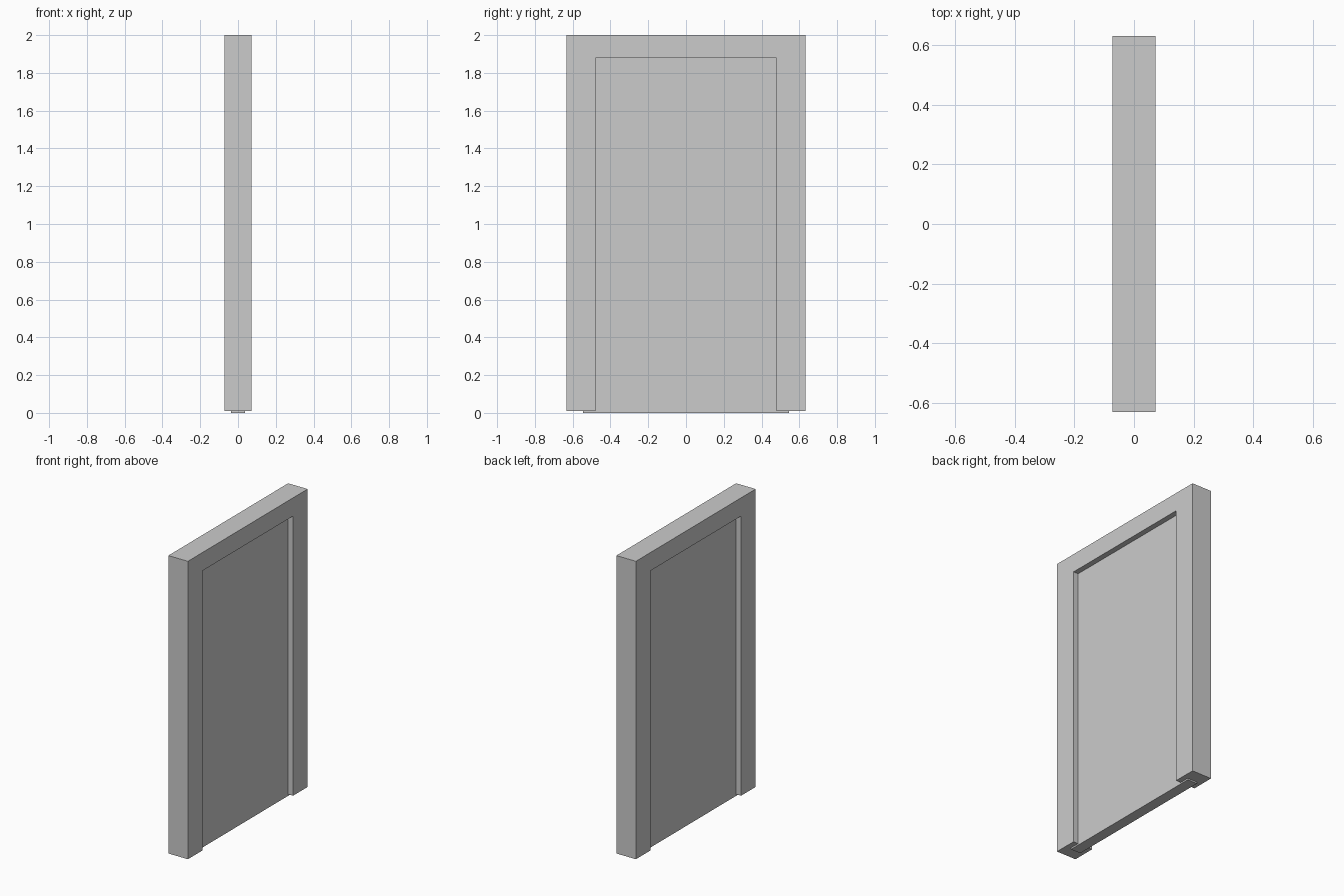
import bpy, bmesh
from mathutils import Vector

if "Cube" in bpy.data.objects:
    bpy.data.objects.remove(bpy.data.objects["Cube"])


def extruded_profile(name, outline, half_depth):
    """Extrude a closed (y, z) outline along x, centred on x = 0."""
    bm = bmesh.new()
    face = bm.faces.new([bm.verts.new((-half_depth, y, z)) for y, z in outline])
    ext = bmesh.ops.extrude_face_region(bm, geom=[face])
    moved = [g for g in ext["geom"] if isinstance(g, bmesh.types.BMVert)]
    bmesh.ops.translate(bm, verts=moved, vec=Vector((2 * half_depth, 0, 0)))
    bmesh.ops.recalc_face_normals(bm, faces=bm.faces)
    mesh = bpy.data.meshes.new(name)
    bm.to_mesh(mesh)
    bm.free()
    obj = bpy.data.objects.new(name, mesh)
    bpy.context.collection.objects.link(obj)
    return obj


def mirrored(half):
    """Complete a half outline across y = 0."""
    return half + [(-y, z) for y, z in reversed(half)]


# Door frame: two jambs and a header as one arch-shaped profile
extruded_profile("door_frame",
                 mirrored([(0.478, 1.878), (0.478, 0.01), (0.632, 0.01), (0.632, 2.0)][::-1]
                          [::-1]), 0.072)

# Door panel: thinner slab, its edges tucked into the frame
extruded_profile("door_panel", mirrored([(0.545, 0.0), (0.545, 1.94)]), 0.036)
